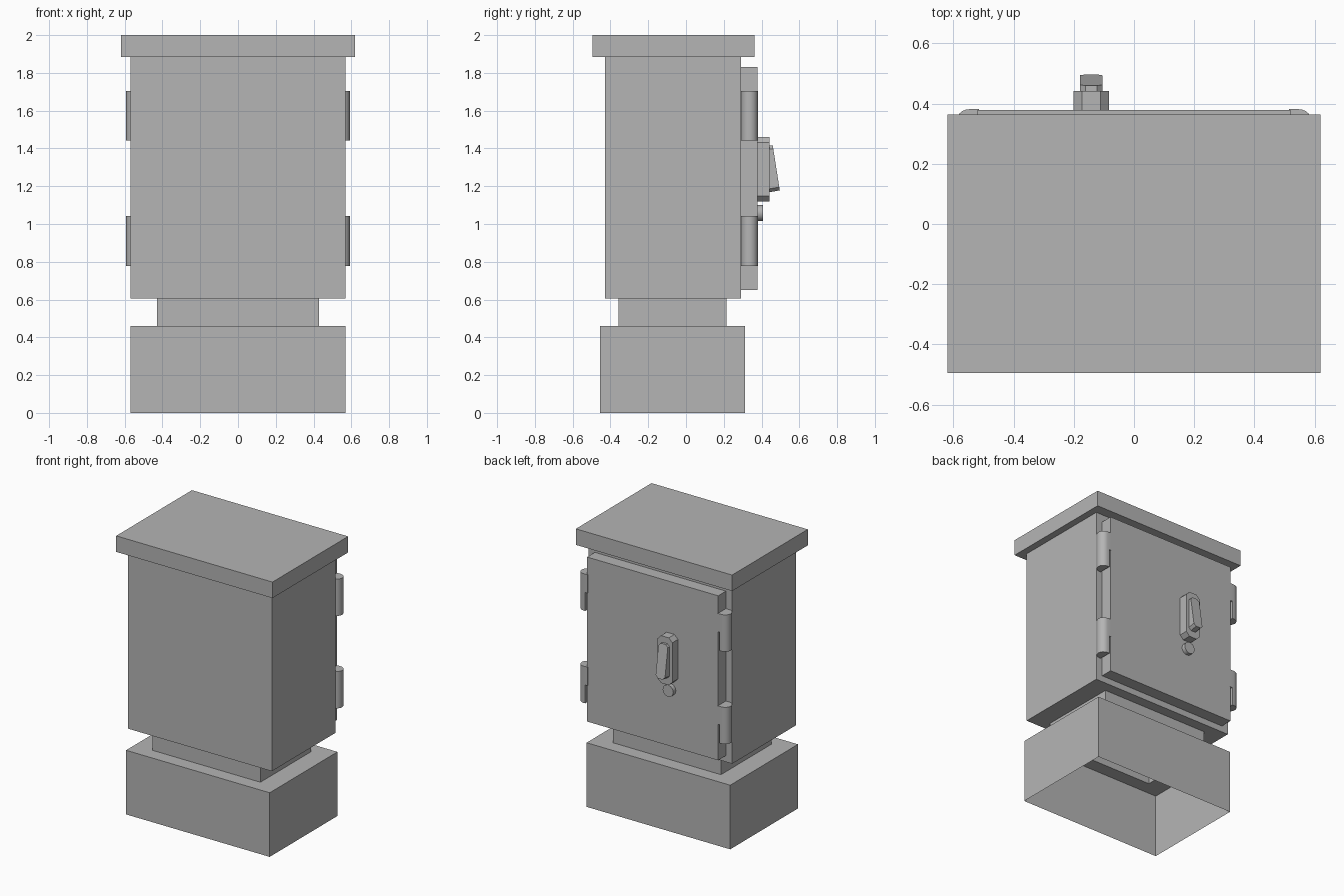
import bpy
import bmesh
from math import pi, sin, cos

if "Cube" in bpy.data.objects:
    bpy.data.objects.remove(bpy.data.objects["Cube"], do_unlink=True)

grey = bpy.data.materials.new("painted_metal_grey")
grey.use_nodes = True
colour = (0.46, 0.46, 0.46, 1)
grey.diffuse_color = colour
grey.node_tree.nodes["Principled BSDF"].inputs["Base Color"].default_value = colour


def loft(name, rings, cap_start=True, cap_end=True, smooth=False):
    """Skin a list of equal-length point rings."""
    bm = bmesh.new()
    loops = [[bm.verts.new(p) for p in ring] for ring in rings]
    n = len(loops[0])
    for a, b in zip(loops, loops[1:]):
        for i in range(n):
            j = (i + 1) % n
            bm.faces.new((a[i], a[j], b[j], b[i]))
    if cap_start:
        bm.faces.new(loops[0][::-1])
    if cap_end:
        bm.faces.new(loops[-1])
    bmesh.ops.recalc_face_normals(bm, faces=bm.faces)
    mesh = bpy.data.meshes.new(name)
    bm.to_mesh(mesh)
    bm.free()
    mesh.materials.append(grey)
    obj = bpy.data.objects.new(name, mesh)
    bpy.context.collection.objects.link(obj)
    if smooth:
        bpy.ops.object.select_all(action='DESELECT')
        obj.select_set(True)
        bpy.context.view_layer.objects.active = obj
        bpy.ops.object.shade_smooth_by_angle(angle=pi / 5)
    return obj


def rect(half_x, y0, y1, z):
    return [(-half_x, y0, z), (half_x, y0, z), (half_x, y1, z), (-half_x, y1, z)]


def plate_outline(x, half, z0, z1, c):
    """Upright rectangle with clipped corners, as (x, z) pairs."""
    a, b = x - half, x + half
    return [(a + c, z0), (b - c, z0), (b, z0 + c), (b, z1 - c),
            (b - c, z1), (a + c, z1), (a, z1 - c), (a, z0 + c)]


# Cabinet shell: plinth open underneath, recessed neck, body and lid
base = (0.57, -0.455, 0.313)
neck = (0.428, -0.357, 0.215)
body = (0.57, -0.43, 0.29)
lid = (0.62, -0.495, 0.363)
levels = [(base, 0), (base, 0.46), (neck, 0.46), (neck, 0.605),
          (body, 0.605), (body, 1.885), (lid, 1.885), (lid, 2)]
loft("cabinet_shell", [rect(*size, z) for size, z in levels], cap_start=False)

# Door panel on the back
loft("door", [rect(0.52, 0.29, 0.378, z) for z in (0.65, 1.83)])


# Hinges: rounded outer barrel, upper half joined to the door
def hinge_half(name, side, inner, z0, z1):
    cx, cy, r = 0.547, 0.336, 0.045
    arc = [(cx + r * cos(t), cy + r * sin(t))
           for t in [-pi / 2 + pi * i / 12 for i in range(13)]]
    outline = [(inner, cy + r), (inner, cy - r)] + arc
    loft(name, [[(side * x, y, z) for x, y in outline] for z in (z0, z1)], smooth=True)


for side, label in ((1, "left"), (-1, "right")):
    for z, place in ((0.778, "lower"), (1.441, "upper")):
        hinge_half(f"{place}_{label}_hinge_frame_half", side, 0.533, z, z + 0.132)
        hinge_half(f"{place}_{label}_hinge_door_half", side, 0.515, z + 0.132, z + 0.264)

# Handle backing plate
plate = plate_outline(-0.142, 0.059, 1.12, 1.46, 0.028)
loft("handle_plate", [[(x, y, z) for x, z in plate] for y in (0.376, 0.442)])

# Lever, leaning outward toward its lower end
lever = plate_outline(-0.142, 0.037, 1.168, 1.415, 0.018)
loft("handle_lever", [
    [(x, 0.44, z) for x, z in lever],
    [(x, 0.495 - 0.15 * (z - 1.178), z + 0.01 * (1.415 - z) / 0.247) for x, z in lever]])

# Round key lock below the handle
angles = [2 * pi * i / 24 for i in range(24)]
loft("key_lock", [[(-0.142 + 0.042 * cos(t), y, 1.058 + 0.042 * sin(t)) for t in angles]
                  for y in (0.376, 0.407)], smooth=True)
